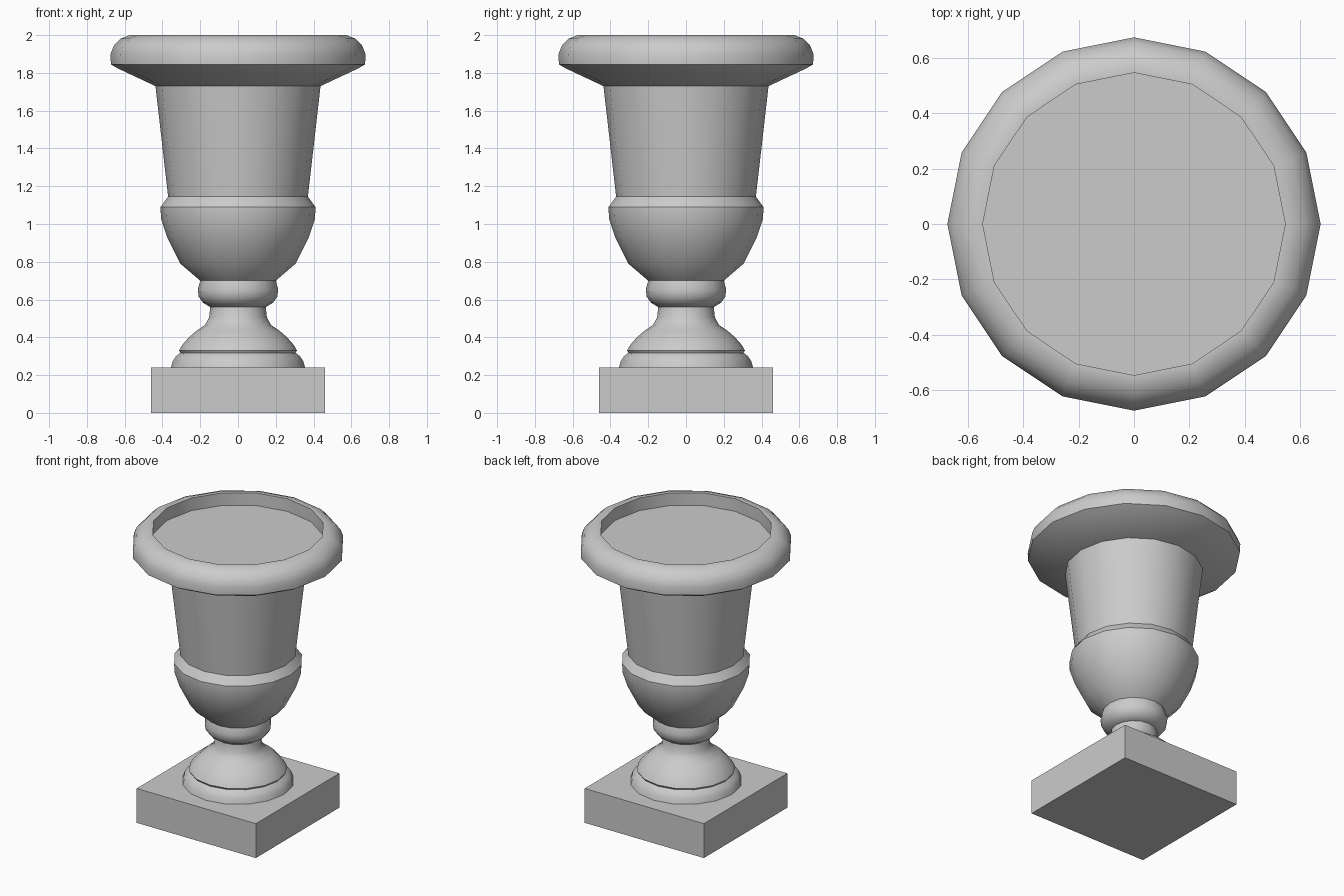
import bpy, bmesh
from math import cos, sin, pi, radians

if "Cube" in bpy.data.objects:
    bpy.data.objects.remove(bpy.data.objects["Cube"])

SIDES = 16


def lathe(name, profile, smooth_angle=28):
    """Revolve (radius, height) points round z; the first and last rings are capped."""
    bm = bmesh.new()
    rings = [[bm.verts.new((r * cos(2 * pi * i / SIDES), r * sin(2 * pi * i / SIDES), z))
              for i in range(SIDES)] for r, z in profile]
    for low, high in zip(rings, rings[1:]):
        for i in range(SIDES):
            j = (i + 1) % SIDES
            bm.faces.new((low[i], low[j], high[j], high[i]))
    bm.faces.new(rings[0][::-1])
    bm.faces.new(rings[-1])
    mesh = bpy.data.meshes.new(name)
    bm.to_mesh(mesh)
    bm.free()
    obj = bpy.data.objects.new(name, mesh)
    bpy.context.collection.objects.link(obj)
    bpy.ops.object.select_all(action='DESELECT')
    obj.select_set(True)
    bpy.context.view_layer.objects.active = obj
    bpy.ops.object.shade_smooth_by_angle(angle=radians(smooth_angle))
    return obj


# Square plinth
bpy.ops.mesh.primitive_cube_add(size=1, location=(0, 0, 0.12))
plinth = bpy.context.object
plinth.name = "plinth"
plinth.dimensions = (0.92, 0.92, 0.24)
bpy.ops.object.transform_apply(location=False, rotation=False, scale=True)

# Foot: base moulding, flared pedestal and narrow stem
lathe("foot", [(0.355, 0.24), (0.345, 0.275), (0.328, 0.30), (0.305, 0.318),
               (0.312, 0.33), (0.295, 0.36), (0.26, 0.40), (0.22, 0.435),
               (0.175, 0.465), (0.153, 0.505), (0.147, 0.56)], 35)

# Rounded collar between stem and bowl
lathe("collar", [(0.147, 0.56), (0.185, 0.583), (0.208, 0.615),
                 (0.213, 0.655), (0.20, 0.70)], 40)

# Bowl, shoulder and tapering wall
lathe("bowl", [(0.20, 0.70), (0.305, 0.79), (0.375, 0.93), (0.408, 1.03),
               (0.41, 1.09), (0.37, 1.145), (0.437, 1.73)], 30)

# Flared rim, rolled over and down to the soil surface inside
lathe("rim", [(0.437, 1.73), (0.635, 1.823), (0.673, 1.845), (0.675, 1.90),
              (0.657, 1.945), (0.62, 1.982), (0.573, 2.0), (0.547, 2.0),
              (0.547, 1.912)], 40)
